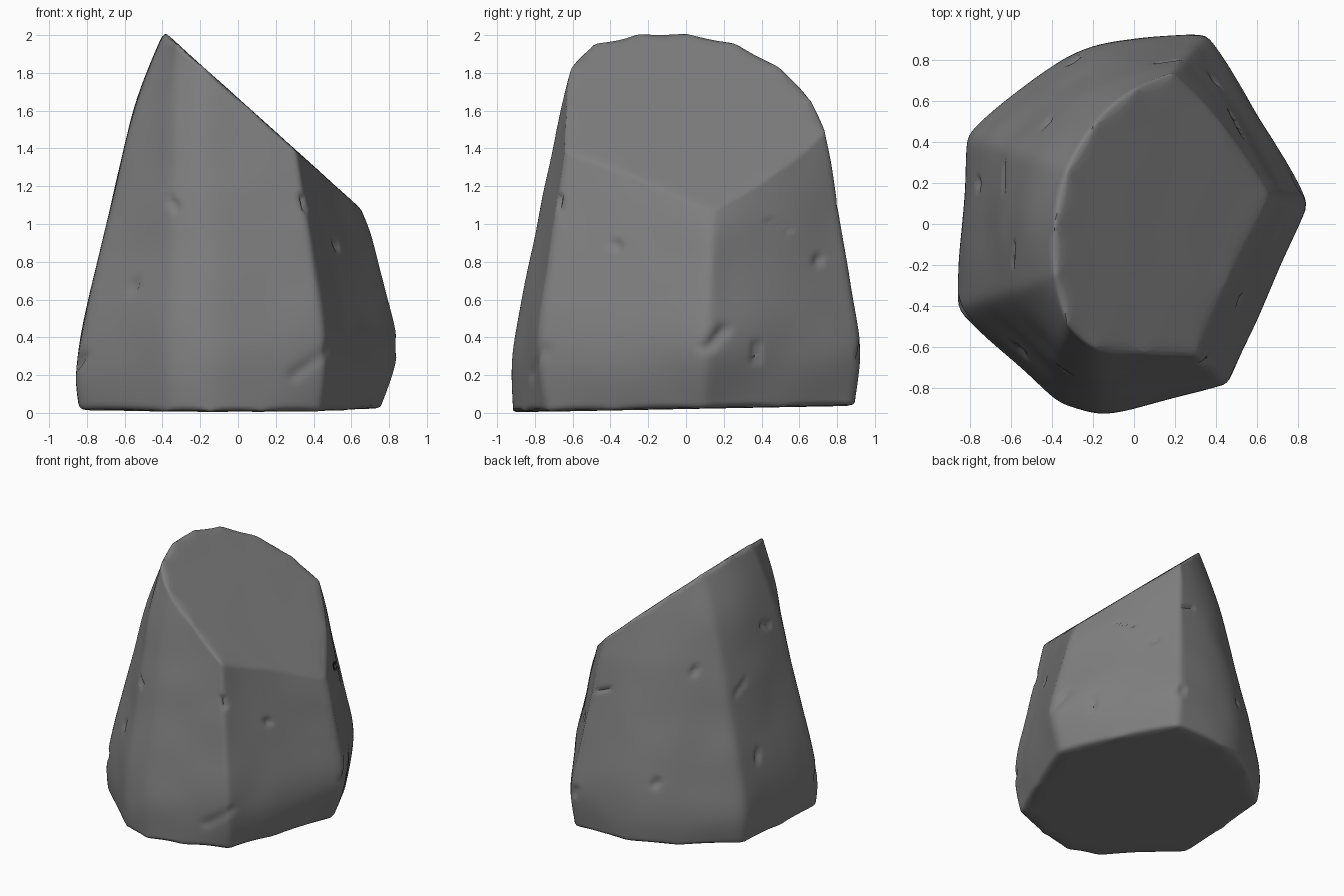
import bpy, bmesh, math
from mathutils import Vector, noise
from mathutils.bvhtree import BVHTree

cube = bpy.data.objects.get("Cube")
if cube:
    bpy.data.objects.remove(cube)

# Columns: low x, y, top x, y, ridge sharpness, upper bulge, base inset scale
columns = [
    (-.875, -.43, -.385, -.25, .5, .06, .96),
    (-.38, -.88, -.33, -.49, .4, .04, .97),
    (-.16, -.95, -.20, -.62, .25, 0, .985),
    (.12, -.885, .05, -.63, 0, 0, .98),
    (.475, -.80, .31, -.64, .65, 0, .92),
    (.625, -.46, .44, -.30, 0, 0, .91),
    (.875, .10, .66, .14, .58, .03, .87),
    (.63, .55, .43, .50, 0, 0, .92),
    (.36, .94, .19, .74, .68, 0, .95),
    (-.12, .93, .02, .68, .1, .01, .965),
    (-.45, .785, -.20, .51, 0, .04, .96),
    (-.83, .44, -.33, .26, .5, .06, .96),
    (-.86, 0, -.40, 0, 0, .06, .96),
]
steps = (0, .3, .55, .8, 1)
RIM_SHARPNESS = .55


def column_points(x, y, tx, ty, bulge, inset):
    """Points from the base rim up to the slanted top."""
    low = Vector((x, y, .3))
    top = Vector((tx, ty, 2 - .9 * (tx + .37)))
    out = Vector((x, y, 0)).normalized()
    pts = [Vector((x * inset, y * inset, .004 + .018 * (y + .92)))]
    for t in steps:
        p = low.lerp(top, t)
        if t < 1:
            p += out * bulge * (t / .8) ** 1.5
        pts.append(p)
    return pts


# Rock body: loft of the columns with softened ridges
bm = bmesh.new()
crease = bm.edges.layers.float.new("crease_edge")
grid = [[bm.verts.new(p) for p in column_points(*c[:4], *c[5:])] for c in columns]
n, rows = len(grid), len(steps) + 1
for i in range(n):
    a, b = grid[i], grid[(i + 1) % n]
    for r in range(rows - 1):
        bm.faces.new((a[r], b[r], b[r + 1], a[r + 1]))
bm.faces.new([c[0] for c in reversed(grid)])
bm.faces.new([c[-1] for c in grid])
for i, c in enumerate(grid):
    for r in range(rows - 1):
        bm.edges.get((c[r], c[r + 1]))[crease] = columns[i][4]
    for r in (0, rows - 1):
        bm.edges.get((c[r], grid[(i + 1) % n][r]))[crease] = RIM_SHARPNESS
mesh = bpy.data.meshes.new("rock")
bm.to_mesh(mesh)
bm.free()
rock = bpy.data.objects.new("rock", mesh)
bpy.context.collection.objects.link(rock)
bpy.context.view_layer.objects.active = rock
rock.select_set(True)
sub = rock.modifiers.new("soften", "SUBSURF")
sub.levels = sub.render_levels = 4
bpy.ops.object.modifier_apply(modifier=sub.name)

bm = bmesh.new()
bm.from_mesh(mesh)
bm.normal_update()
tree = BVHTree.FromBMesh(bm)


def on_surface(degrees, z):
    a = math.radians(degrees)
    out = Vector((math.cos(a), math.sin(a), 0))
    return tree.ray_cast(out * 3 + Vector((0, 0, z)), -out)[0]


# Chips and cracks: start angle, height, end angle, height, radius, depth
marks = [
    (228, .66, 228, .68, .035, .03), (243, 1.12, 246, 1.09, .025, .02),
    (205, .25, 208, .3, .03, .03), (190, 1.48, 198, 1.46, .02, .025),
    (324, .9, 325, .88, .03, .025), (297, 1.14, 298, 1.08, .025, .025),
    (290, .2, 302, .33, .05, .012), (8, .35, 14, .44, .045, .025),
    (28, .28, 28, .36, .03, .02), (40, 1.02, 50, .96, .016, .015),
    (75, 1.1, 82, 1.14, .02, .015), (60, .8, 61, .82, .035, .02),
    (70, .3, 71, .35, .03, .025), (110, .5, 111, .52, .035, .025),
    (130, 1.3, 131, 1.32, .035, .025), (155, 1.1, 165, 1.17, .02, .015),
    (165, .6, 166, .65, .03, .025),
]
moves = {}
for a0, z0, a1, z1, radius, depth in marks:
    p, q = on_surface(a0, z0), on_surface(a1, z1)
    line = q - p
    for v in bm.verts:
        t = (v.co - p).dot(line) / max(line.length_squared, 1e-6)
        d = (v.co - (p + line * min(max(t, 0), 1))).length
        if d < radius * 2:
            push = depth * math.exp(-(d / radius * 1.5) ** 2)
            moves[v] = max(moves.get(v, 0), push)
# Gentle unevenness on the sides
for v in bm.verts:
    side = 1 - abs(v.normal.z)
    push = moves.get(v, 0) + .012 * side * noise.noise(v.co * 3)
    v.co -= v.normal * push
bm.to_mesh(mesh)
bm.free()

# Stone colour
stone = bpy.data.materials.new("grey stone")
stone.use_nodes = True
colour = (.21, .21, .21, 1)
stone.diffuse_color = colour
stone.node_tree.nodes["Principled BSDF"].inputs["Base Color"].default_value = colour
mesh.materials.append(stone)
bpy.ops.object.shade_smooth_by_angle(angle=math.radians(60))
